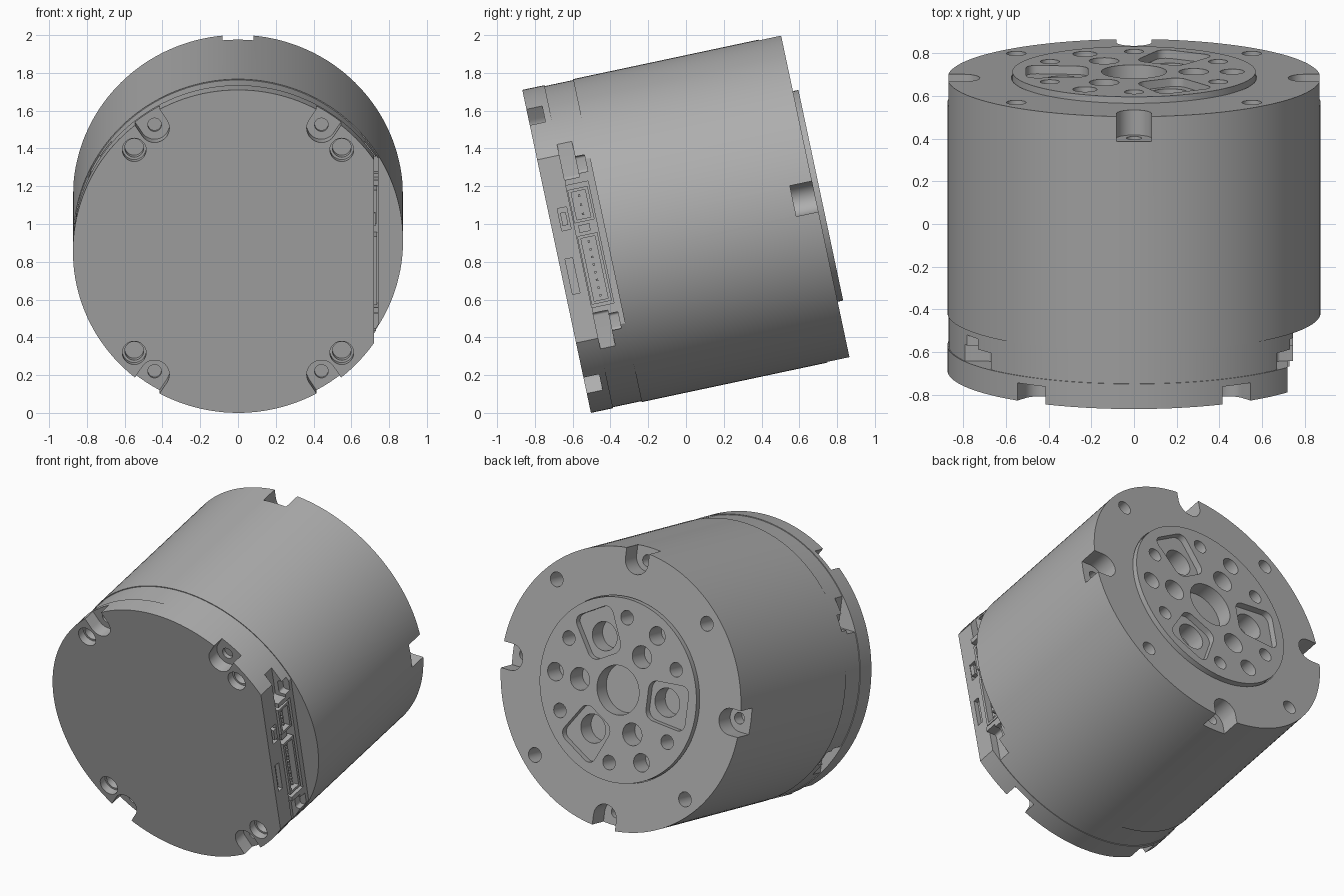
import bpy, bmesh, math
from mathutils import Matrix, Vector

if "Cube" in bpy.data.objects:
    bpy.data.objects.remove(bpy.data.objects["Cube"])

# The motor axis runs along local y, then the whole unit is tilted about x
TILT = Matrix.Translation((0, -0.685, 0.855)) @ Matrix.Rotation(math.radians(12), 4, "X")
R = 0.874
PLATE, RING, BACK, BOSS = 0.12, 0.275, 1.40, 1.43

grey = bpy.data.materials.new("machined grey")
grey.use_nodes = True
colour = (0.42, 0.42, 0.42, 1)
grey.diffuse_color = colour
grey.node_tree.nodes["Principled BSDF"].inputs["Base Color"].default_value = colour


def prism(name, pts, y0, y1, rounding=0):
    """Extrude an (x, z) outline along local y."""
    bm = bmesh.new()
    face = bm.faces.new([bm.verts.new((x, y0, z)) for x, z in pts])
    ext = bmesh.ops.extrude_face_region(bm, geom=[face])
    moved = [g for g in ext["geom"] if isinstance(g, bmesh.types.BMVert)]
    bmesh.ops.translate(bm, vec=(0, y1 - y0, 0), verts=moved)
    if rounding:
        sides = [e for e in bm.edges if abs(e.verts[0].co.y - e.verts[1].co.y) > 1e-4]
        bmesh.ops.bevel(bm, geom=sides, offset=rounding, segments=6,
                        profile=0.5, affect="EDGES")
    bmesh.ops.recalc_face_normals(bm, faces=bm.faces)
    mesh = bpy.data.meshes.new(name)
    bm.to_mesh(mesh)
    bm.free()
    mesh.materials.append(grey)
    obj = bpy.data.objects.new(name, mesh)
    bpy.context.scene.collection.objects.link(obj)
    return obj


def box(name, x, y, z, rounding=0):
    return prism(name, [(x[0], z[0]), (x[1], z[0]), (x[1], z[1]), (x[0], z[1])],
                 y[0], y[1], rounding)


def arc(r, a0, a1, n, cx=0, cz=0):
    return [(cx + r * math.cos(a0 + (a1 - a0) * i / n),
             cz + r * math.sin(a0 + (a1 - a0) * i / n)) for i in range(n + 1)]


def circle(r, cx=0, cz=0, n=32):
    return arc(r, 0, math.tau, n, cx, cz)[:-1]


def flatted(r, flat):
    """Circle with a flat on the +x side."""
    a = math.acos(flat / r)
    return arc(r, a, math.tau - a, 120)


def turn(pts, deg):
    c, s = math.cos(math.radians(deg)), math.sin(math.radians(deg))
    return [(x * c - z * s, x * s + z * c) for x, z in pts]


def hole(r, dist, deg, y0, y1):
    return prism("cutter", turn(circle(r, dist), deg), y0, y1)


def notch(r, dist, deg, y0, y1):
    """U-shaped slot that opens outwards through the rim."""
    pts = arc(r, math.pi / 2, 3 * math.pi / 2, 16, dist) + [(1, -r), (1, r)]
    return prism("cutter", turn(pts, deg), y0, y1)


def cut(obj, cutters):
    bpy.context.view_layer.objects.active = obj
    for c in cutters:
        mod = obj.modifiers.new("cut", "BOOLEAN")
        mod.operation = "DIFFERENCE"
        mod.solver = "EXACT"
        mod.object = c
        bpy.ops.object.modifier_apply(modifier=mod.name)
        bpy.data.objects.remove(c)


parts = []

# Front cover plate with a flat, four bolt holes and four screw pockets
plate = prism("front_cover", flatted(R, 0.72), 0, PLATE)
cutters = []
for k in range(4):
    cutters += [hole(0.063, 0.777, 45 + 90 * k, -0.1, 0.05),
                hole(0.05, 0.777, 45 + 90 * k, -0.1, 0.1)]
for deg in (56.5, 123.5, 236.5, 303.5):
    cutters += [notch(0.078, 0.8, deg, -0.1, 0.085),
                hole(0.036, 0.8, deg, 0, 0.11)]
# Socket openings in the edge of the cover
cutters += [box("cutter", (0.68, 0.9), (0.05, 0.1), (0.1, 0.22)),
            box("cutter", (0.69, 0.9), (0.035, 0.075), (-0.24, -0.05))]
cut(plate, cutters)
parts.append(plate)

# Connector ring behind the cover, with rim slots and a recess for the sockets
ring = prism("connector_ring", flatted(R - 0.005, 0.745), PLATE, RING)
cutters = [box("cutter", (0.66, 1), (0.1, 0.24), (-0.33, 0.33))]
for side in (-1, 1):
    for up in (-1, 1):
        for depth, y, z in ((0.67, (0.1, 0.2), (0.36, 0.57)),
                            (0.7, (0.19, 0.25), (0.38, 0.47))):
            cutters.append(box("cutter", sorted((side * depth, side)), y,
                               sorted((up * z[0], up * z[1])), 0.015))
cut(ring, cutters)
parts.append(ring)

# Sockets: open shells with rows of pins
for name, mid, half, pins in (("short_socket", 0.215, 0.09, 3),
                              ("long_socket", -0.13, 0.185, 8)):
    shell = box(name, (0.655, 0.735), (0.123, 0.232), (mid - half, mid + half))
    cut(shell, [box("cutter", (0.69, 0.8), (0.14, 0.215),
                    (mid - half + 0.016, mid + half - 0.016))])
    parts.append(shell)
    for i in range(pins):
        z = mid + (half - 0.04) * (2 * i / (pins - 1) - 1)
        parts.append(box(name + "_pin", (0.68, 0.72), (0.172, 0.184),
                         (z - 0.006, z + 0.006)))
parts.append(box("socket_divider", (0.655, 0.715), (0.14, 0.2), (0.07, 0.11)))
parts.append(box("upper_switch", (0.675, 0.728), (0.06, 0.09), (0.125, 0.195)))

# Main barrel: rear rim notches with screw holes, rear bolt holes, output bore
body = prism("main_barrel", circle(R, n=144), RING, BACK)
cutters = [prism("cutter", circle(0.574, n=96), 1.24, 1.6)]
for k in range(4):
    cutters += [notch(0.083, 0.805, 90 * k, 1.28, 1.6),
                hole(0.036, 0.79, 90 * k, 1.2, 1.35),
                hole(0.046, 0.78, 45 + 90 * k, 1.27, 1.6)]
cut(body, cutters)
parts.append(body)

# Output flange with its centre bore, bolt circle and three relief pockets
flange = prism("output_flange", circle(0.57, n=96), 1.24, BOSS)
cutters = [prism("cutter", circle(0.153, n=48), 1.33, 1.6)]
for k in range(3):
    base = 120 * k
    pocket = [(0.215, -0.12), (0.505, -0.145), (0.505, 0.145), (0.215, 0.12)]
    cutters += [prism("cutter", turn(pocket, base + 60), 1.39, 1.6, 0.055),
                hole(0.09, 0.335, base + 60, 1.28, 1.6),
                hole(0.07, 0.28, base, 1.3, 1.6),
                hole(0.057, 0.46, base, 1.3, 1.6)]
    for off in (-30, 30):
        cutters.append(hole(0.045, 0.455, base + off, 1.3, 1.6))
cut(flange, cutters)
parts.append(flange)

# Tilt every part into place and shade it
bpy.ops.object.select_all(action="DESELECT")
for obj in parts:
    obj.matrix_world = TILT
    obj.select_set(True)
bpy.context.view_layer.objects.active = body
bpy.ops.object.shade_smooth_by_angle(angle=math.radians(30))
